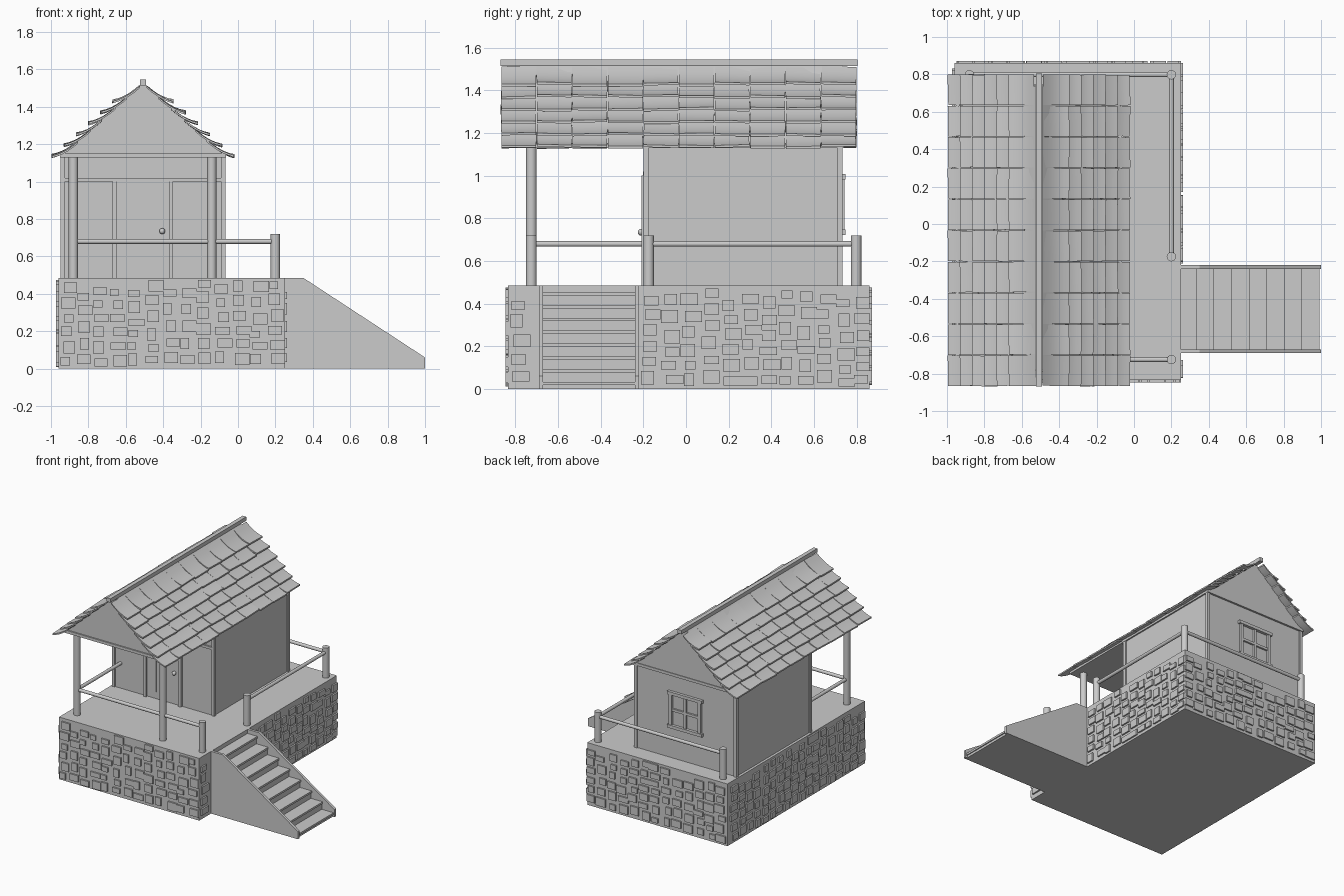
import bpy, bmesh, math, random
from mathutils import Vector, Matrix

random.seed(4)
if "Cube" in bpy.data.objects:
    bpy.data.objects.remove(bpy.data.objects["Cube"], do_unlink=True)

GREY = bpy.data.materials.new("plain grey")
GREY.use_nodes = True
GREY.diffuse_color = (0.6, 0.6, 0.6, 1)
GREY.node_tree.nodes["Principled BSDF"].inputs["Base Color"].default_value = (0.6, 0.6, 0.6, 1)


def finish(name, bm, smooth=False):
    bmesh.ops.recalc_face_normals(bm, faces=bm.faces)
    mesh = bpy.data.meshes.new(name)
    bm.to_mesh(mesh)
    bm.free()
    mesh.materials.append(GREY)
    obj = bpy.data.objects.new(name, mesh)
    bpy.context.collection.objects.link(obj)
    if smooth:
        bpy.ops.object.select_all(action='DESELECT')
        obj.select_set(True)
        bpy.context.view_layer.objects.active = obj
        bpy.ops.object.shade_smooth_by_angle(angle=math.radians(40))
    return obj


def add_box(bm, lo, hi):
    lo, hi = Vector(lo), Vector(hi)
    m = Matrix.Translation((lo + hi) / 2) @ Matrix.Diagonal((*(hi - lo), 1))
    return bmesh.ops.create_cube(bm, size=1, matrix=m)["verts"]


def boxes(name, *pairs):
    bm = bmesh.new()
    for lo, hi in pairs:
        add_box(bm, lo, hi)
    return finish(name, bm)


def rod(name, a, b, r):
    a, b = Vector(a), Vector(b)
    d = b - a
    m = Matrix.Translation((a + b) / 2) @ d.to_track_quat('Z', 'Y').to_matrix().to_4x4()
    bm = bmesh.new()
    bmesh.ops.create_cone(bm, cap_ends=True, segments=16, radius1=r, radius2=r,
                          depth=d.length, matrix=m)
    return finish(name, bm, True)


def prism(bm, profile, y0, y1):
    """Extrude an (x, z) outline along y."""
    rings = [[bm.verts.new((x, y, z)) for x, z in profile] for y in (y0, y1)]
    n = len(profile)
    for ring in rings:
        bm.faces.new(ring)
    for i in range(n):
        j = (i + 1) % n
        bm.faces.new((rings[0][i], rings[0][j], rings[1][j], rings[1][i]))
    return rings[0] + rings[1]


# Stone base
X0, X1, Y0, Y1, FLOOR = -0.96, 0.25, -0.835, 0.86, 0.485
boxes("base", ((X0, Y0, 0), (X1, Y1, FLOOR)))


def stone_face(bm, axis, at, sign, start, end):
    """Columns of uneven stones standing out from one wall."""
    u = start + 0.02
    while u < end - 0.06:
        z = random.uniform(0.01, 0.035)
        while z < FLOOR - 0.05:
            w, h = random.uniform(0.045, 0.085), random.uniform(0.035, 0.065)
            s = u + random.uniform(-0.012, 0.012)
            top, e = min(z + h, FLOOR - 0.01), min(s + w, end)
            near, far = sorted((at - sign * 0.01, at + sign * 0.012))
            if axis == 'y':
                add_box(bm, (s, near, z), (e, far, top))
            else:
                add_box(bm, (near, s, z), (far, e, top))
            z += h + random.uniform(0.018, 0.035)
        u += random.uniform(0.085, 0.1)


bm = bmesh.new()
stone_face(bm, 'y', Y0, -1, X0, X1)
stone_face(bm, 'y', Y1, 1, X0, X1)
stone_face(bm, 'x', X0, -1, Y0, Y1)
stone_face(bm, 'x', X1, 1, Y0, -0.69)
stone_face(bm, 'x', X1, 1, -0.22, Y1)
finish("base_stones", bm)

# Stairs: two stringers and a solid flight
SY0, SY1 = -0.69, -0.22
bm = bmesh.new()
side = [(X1, 0), (1, 0), (1, 0.06), (0.35, FLOOR), (X1, FLOOR)]
for y in (SY0, SY1 - 0.02):
    prism(bm, side, y, y + 0.02)
finish("stair_stringers", bm)
flight = [(X1, 0)]
treads = []
for i in range(8):
    x, z = 0.985 - 0.094 * i, 0.03 + 0.06 * i
    flight += [(x, max(z - 0.06, 0)), (x, z)]
    treads.append(((x - 0.1, SY0 + 0.015, z - 0.012), (x + 0.008, SY1 - 0.015, z + 0.003)))
flight.append((X1, 0.45))
bm = bmesh.new()
prism(bm, flight, SY0 + 0.01, SY1 - 0.01)
finish("stair_flight", bm)
boxes("stair_treads", *treads)

# House walls with corner boards
HX0, HX1, HY0, HY1, EAVE = -0.94, -0.075, -0.19, 0.725, 1.14
MID = -0.508
boxes("house_walls", ((HX0, HY0, FLOOR), (HX1, HY1, EAVE)))
boxes("corner_boards", *[((x - 0.012, y - 0.012, FLOOR), (x + 0.012, y + 0.012, EAVE))
                         for x in (HX0 + 0.003, HX1 - 0.003) for y in (HY0 + 0.003, HY1 - 0.003)])
boxes("front_lintel", ((HX0, HY0 - 0.012, 1.0), (HX1, HY0, 1.02)))

# Door
boxes("door_frame", *[((x, HY0 - 0.018, FLOOR), (x + 0.022, HY0, 1.0)) for x in (-0.67, -0.37)])
boxes("door", ((-0.648, HY0 - 0.006, FLOOR + 0.005), (-0.37, HY0, 1.0)))
boxes("door_battens", *[((x - 0.003, HY0 - 0.01, 0.54), (x + 0.003, HY0, 0.98))
                        for x in (-0.57, -0.53, -0.49)])
bm = bmesh.new()
bmesh.ops.create_uvsphere(bm, u_segments=12, v_segments=8, radius=0.016,
                          matrix=Matrix.Translation((-0.405, HY0 - 0.02, 0.735)))
finish("door_knob", bm, True)

# Back window: frame and cross bars
W, WZ0, WZ1 = 0.125, 0.735, 0.995
bars = [((MID + s * W - 0.012, HY1, WZ0), (MID + s * W + 0.012, HY1 + 0.018, WZ1)) for s in (-1, 1)]
bars += [((MID - W - 0.025, HY1, z - 0.012), (MID + W + 0.025, HY1 + 0.022, z + 0.012)) for z in (WZ0, WZ1)]
bars += [((MID - 0.01, HY1, WZ0), (MID + 0.01, HY1 + 0.014, WZ1)),
         ((MID - W, HY1, 0.855), (MID + W, HY1 + 0.014, 0.875))]
boxes("window_frame", *bars)

# Roof body, eave boards and ridge
bm = bmesh.new()
prism(bm, [(MID - 0.435, EAVE), (MID + 0.435, EAVE), (MID, 1.53)], -0.78, 0.735)
finish("roof_gable", bm)
boxes("eave_band", ((-0.952, -0.79, 1.13), (-0.064, 0.74, 1.152)))
boxes("ridge_beam", ((MID - 0.016, -0.87, 1.515), (MID + 0.016, 0.805, 1.545)))

# Shingles: curved tiles flaring outward at the lower edge
bm = bmesh.new()
COLS, RY0, RY1 = 10, -0.868, 0.8
pitch = (RY1 - RY0) / COLS
for s in (-1, 1):
    for row in range(6):
        tip = 0.487 - 0.065 * row
        for col in range(COLS):
            length = 0.14 + random.uniform(-0.006, 0.006)
            upper, lift = [], random.uniform(0.044, 0.054)
            for k in range(6):
                t = k / 5
                d = tip - length * (1 - t)
                upper.append((d, 1.53 - 0.897 * d + lift * t * t))
            outline = upper + [(d, z - 0.011) for d, z in reversed(upper)]
            y = RY0 + col * pitch
            verts = prism(bm, [(MID + s * d, z) for d, z in outline], y + 0.002, y + pitch - 0.002)
            centre = Vector((MID + s * tip, y + pitch / 2, 0))
            bmesh.ops.rotate(bm, verts=verts, cent=centre,
                             matrix=Matrix.Rotation(random.uniform(-0.03, 0.03), 3, 'Z'))
            bmesh.ops.rotate(bm, verts=verts, cent=centre + Vector((0, 0, verts[5].co.z)),
                             matrix=Matrix.Rotation(random.uniform(-0.03, 0.03), 3, 'X'))
finish("roof_shingles", bm, True)

# Porch posts and railings
PX, PY, RX, RY, RAIL = -0.88, -0.725, 0.2, 0.798, 0.68
for name, x in (("porch_post_right", PX), ("porch_post_left", -0.14)):
    rod(name, (x, PY, FLOOR - 0.01), (x, PY, EAVE), 0.025)
for i, (x, y) in enumerate(((RX, PY), (RX, -0.175), (RX, RY), (PX, RY))):
    rod("railing_post_%d" % (i + 1), (x, y, FLOOR - 0.01), (x, y, 0.72), 0.025)
rod("front_rail", (PX, PY, RAIL), (RX, PY, RAIL), 0.013)
rod("porch_side_rail", (PX, PY, RAIL), (PX, HY0, RAIL), 0.013)
rod("left_rail", (RX, -0.175, RAIL), (RX, RY, RAIL), 0.013)
rod("back_rail", (PX, RY, RAIL), (RX, RY, RAIL), 0.013)
